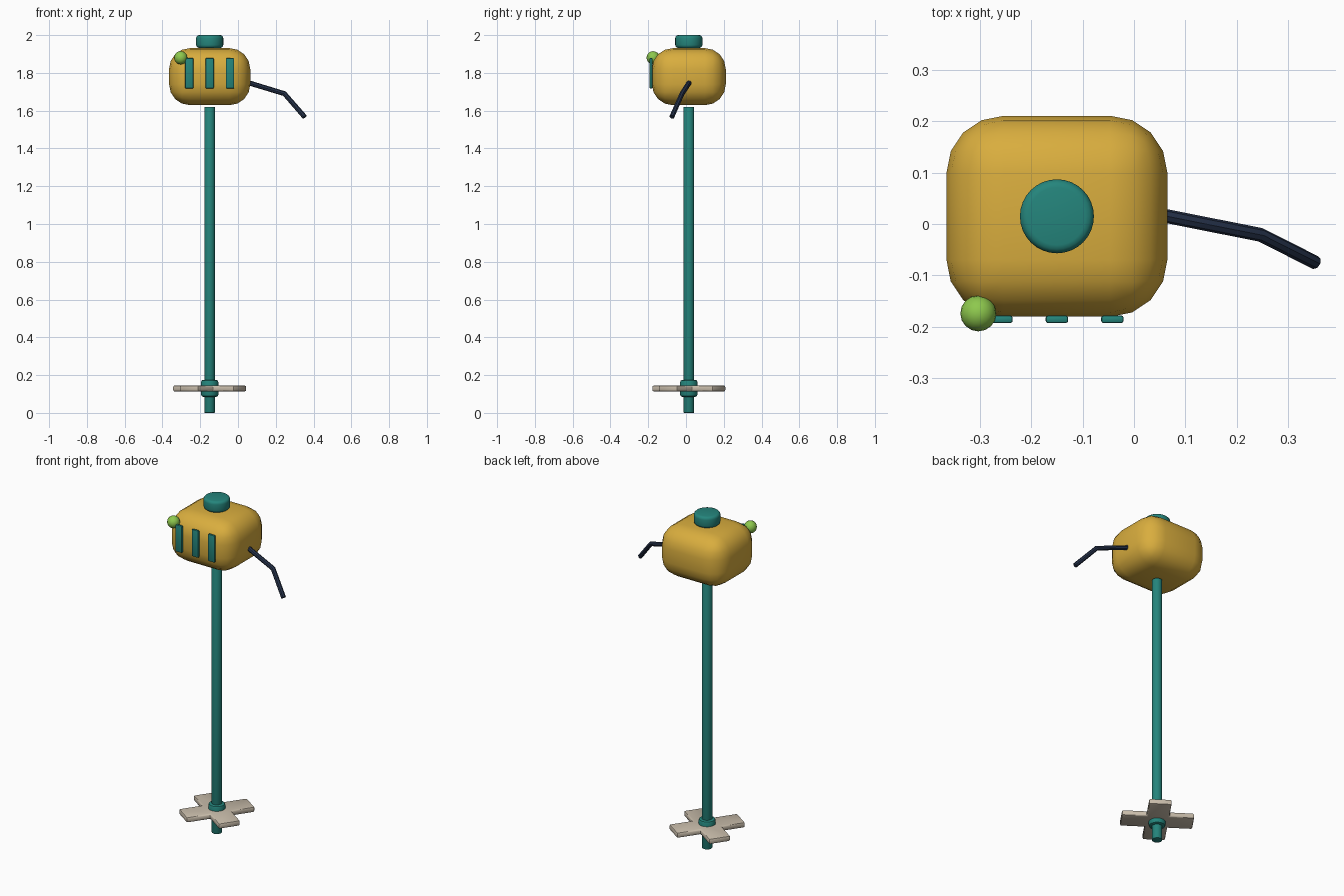
import bpy, bmesh, math
from mathutils import Matrix, Vector

if "Cube" in bpy.data.objects:
    bpy.data.objects.remove(bpy.data.objects["Cube"])

CX, CY = -0.15, 0.015  # upright axis of the model


def material(name, rgb):
    m = bpy.data.materials.new(name)
    m.diffuse_color = (*rgb, 1)
    m.use_nodes = True
    m.node_tree.nodes["Principled BSDF"].inputs["Base Color"].default_value = m.diffuse_color
    return m


MUSTARD = material("mustard", (0.694, 0.42, 0.048))
TEAL = material("teal", (0.018, 0.235, 0.202))
GREEN = material("leaf green", (0.27, 0.58, 0.075))
NAVY = material("navy", (0.019, 0.032, 0.069))
STONE = material("warm stone", (0.578, 0.503, 0.402))


def finish(name, bm, mat, loc, bevel=0, segments=2, rot_z=0):
    """Turn a bmesh into a placed, bevelled, smooth-shaded object."""
    bmesh.ops.recalc_face_normals(bm, faces=bm.faces)
    mesh = bpy.data.meshes.new(name)
    bm.to_mesh(mesh)
    bm.free()
    ob = bpy.data.objects.new(name, mesh)
    bpy.context.collection.objects.link(ob)
    ob.location = loc
    ob.rotation_euler.z = rot_z
    mesh.materials.append(mat)
    bpy.ops.object.select_all(action='DESELECT')
    bpy.context.view_layer.objects.active = ob
    ob.select_set(True)
    if bevel:
        mod = ob.modifiers.new("bevel", 'BEVEL')
        mod.width = bevel
        mod.segments = segments
        mod.limit_method = 'ANGLE'
        mod.angle_limit = math.radians(40)
        bpy.ops.object.modifier_apply(modifier="bevel")
    bpy.ops.object.shade_smooth_by_angle(angle=math.radians(40))
    return ob


def box(name, size, loc, mat, bevel, segments=2):
    bm = bmesh.new()
    bmesh.ops.create_cube(bm, size=1, matrix=Matrix.Diagonal((*size, 1)))
    return finish(name, bm, mat, loc, bevel, segments)


def cylinder(name, r, z0, z1, mat, bevel, segments=2):
    bm = bmesh.new()
    bmesh.ops.create_cone(bm, cap_ends=True, segments=32, radius1=r, radius2=r, depth=z1 - z0)
    return finish(name, bm, mat, (CX, CY, (z0 + z1) / 2), bevel, segments)


# Rounded housing with a cap on top
box("housing", (0.43, 0.391, 0.302), (CX, CY, 1.78), MUSTARD, 0.111, 4)
cylinder("top_cap", 0.072, 1.932, 2.0, TEAL, 0.016, 3)

# Long shaft and the collar that holds the blades
cylinder("shaft", 0.028, 0.0, 1.62, TEAL, 0.003)
cylinder("blade_collar", 0.046, 0.085, 0.175, TEAL, 0.012)

# Four flat blades as one extruded cross
L, H, T = 0.196, 0.061, 0.032
bm = bmesh.new()
outline = []
for i in range(4):
    turn = Matrix.Rotation(i * math.pi / 2, 3, 'Z')
    for p in ((L, -H, -T / 2), (L, H, -T / 2), (H, H, -T / 2)):
        outline.append(bm.verts.new(turn @ Vector(p)))
base = bm.faces.new(outline)
top = bmesh.ops.extrude_face_region(bm, geom=[base])["geom"]
bmesh.ops.translate(bm, vec=(0, 0, T), verts=[v for v in top if isinstance(v, bmesh.types.BMVert)])
finish("blades", bm, STONE, (CX, CY, 0.129), 0.008, 2, math.radians(55.5))

# Three upright vent slats on the front
for i in (-1, 0, 1):
    box("vent_slat", (0.044, 0.015, 0.161), (CX + i * 0.108, -0.1855, 1.798), TEAL, 0.005)

# Small round knob on the front corner
bm = bmesh.new()
bmesh.ops.create_uvsphere(bm, u_segments=16, v_segments=10, radius=0.035)
finish("knob", bm, GREEN, (-0.303, -0.174, 1.88))

# Bent side handle
curve = bpy.data.curves.new("handle_path", 'CURVE')
curve.dimensions = '3D'
curve.bevel_depth = 0.0135
curve.bevel_resolution = 2
curve.use_fill_caps = True
points = [(0.055, 0.017, 1.748), (0.246, -0.021, 1.69), (0.353, -0.075, 1.567)]
line = curve.splines.new('POLY')
line.points.add(len(points) - 1)
for p, co in zip(line.points, points):
    p.co = (*co, 1)
tube = bpy.data.objects.new("handle_path", curve)
bpy.context.collection.objects.link(tube)
bpy.context.view_layer.update()
bm = bmesh.new()
bm.from_mesh(tube.to_mesh())
tube.to_mesh_clear()
bpy.data.objects.remove(tube)
bmesh.ops.remove_doubles(bm, verts=bm.verts, dist=0.0005)
finish("handle", bm, NAVY, (0, 0, 0))
